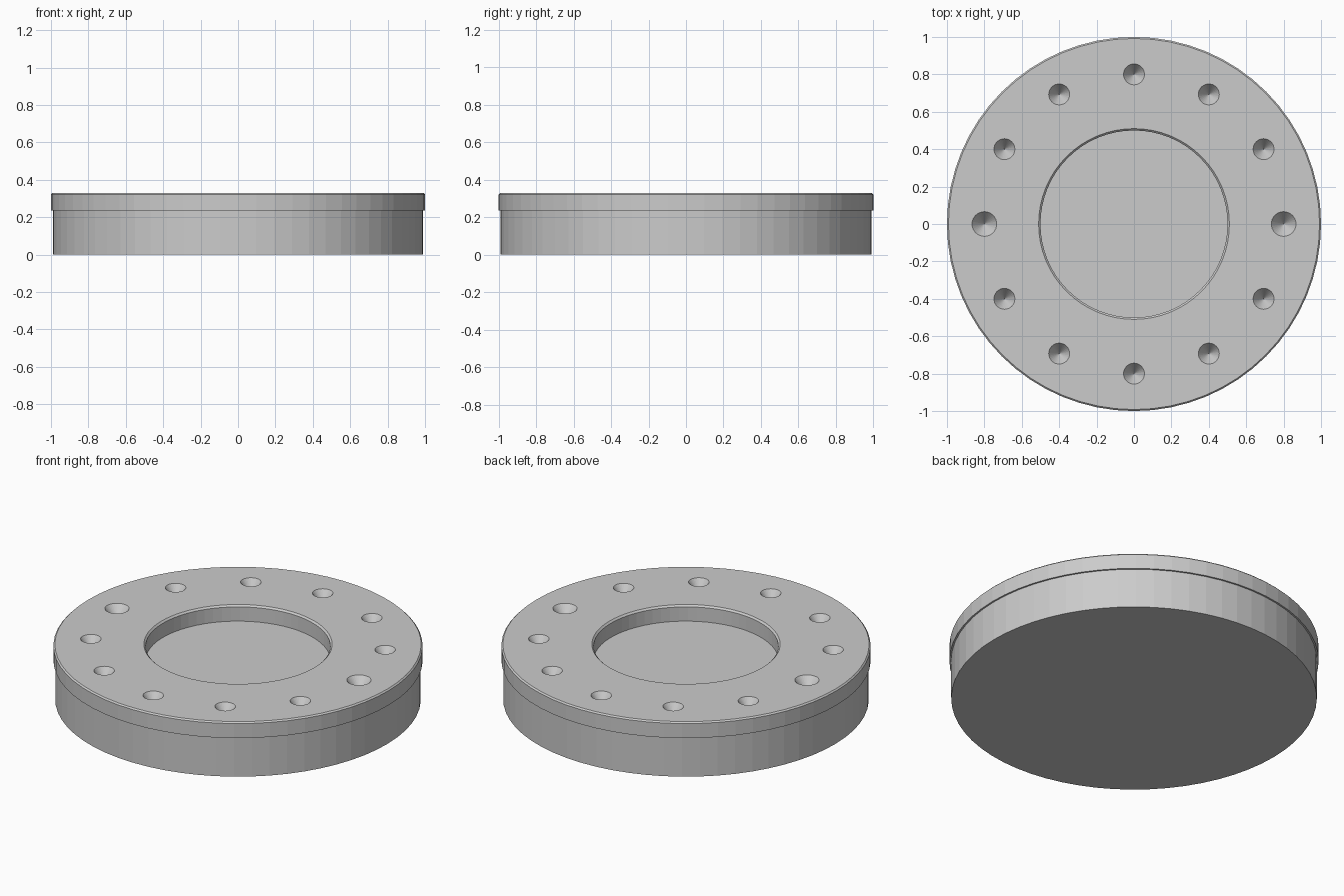
import bpy, bmesh
from math import sin, cos, pi

if "Cube" in bpy.data.objects:
    bpy.data.objects.remove(bpy.data.objects["Cube"])

SEG = 64
PHASE = 0.0
FLOOR, TOP = 0.235, 0.33


def make_object(name, bm):
    bmesh.ops.recalc_face_normals(bm, faces=bm.faces)
    mesh = bpy.data.meshes.new(name)
    bm.to_mesh(mesh)
    bm.free()
    obj = bpy.data.objects.new(name, mesh)
    bpy.context.collection.objects.link(obj)
    return obj


def lathe(name, profile, closed):
    """Revolve (radius, z) points; open profiles get end caps."""
    bm = bmesh.new()
    rings = [[bm.verts.new((r * cos(2 * pi * i / SEG + PHASE), r * sin(2 * pi * i / SEG + PHASE), z))
              for i in range(SEG)] for r, z in profile]
    pairs = list(zip(rings, rings[1:]))
    if closed:
        pairs.append((rings[-1], rings[0]))
    else:
        bm.faces.new(rings[0])
        bm.faces.new(rings[-1])
    for a, b in pairs:
        for i in range(SEG):
            j = (i + 1) % SEG
            bm.faces.new((a[i], a[j], b[j], b[i]))
    return make_object(name, bm)


# Solid base, whose top is the recess floor
lathe("base", [(0.99, 0), (0.99, FLOOR)], False)

# Overhanging ring with chamfered inner and outer top edges
ring = lathe("top_ring", [(0.50, FLOOR), (1.0, FLOOR), (1.0, TOP - 0.008),
                          (0.992, TOP), (0.51, TOP), (0.50, TOP - 0.01)], True)

# Twelve conical dimples, the two on the x axis slightly larger
bm = bmesh.new()
for k in range(12):
    a = k * pi / 6
    r = 0.066 if k % 6 == 0 else 0.056
    depth, over = 0.08, 0.02
    n = 32
    top_r = r * (depth + over) / depth
    loop = [bm.verts.new((0.8 * cos(a) + top_r * cos(2 * pi * i / n),
                          0.8 * sin(a) + top_r * sin(2 * pi * i / n), TOP + over)) for i in range(n)]
    tip = bm.verts.new((0.8 * cos(a), 0.8 * sin(a), TOP - depth))
    bm.faces.new(loop)
    for i in range(n):
        bm.faces.new((loop[i], tip, loop[(i + 1) % n]))
cutter = make_object("dimple_cutter", bm)
cutter.hide_render = True
cutter.hide_set(True)

cut = ring.modifiers.new("dimples", 'BOOLEAN')
cut.operation = 'DIFFERENCE'
cut.solver = 'EXACT'
cut.object = cutter
